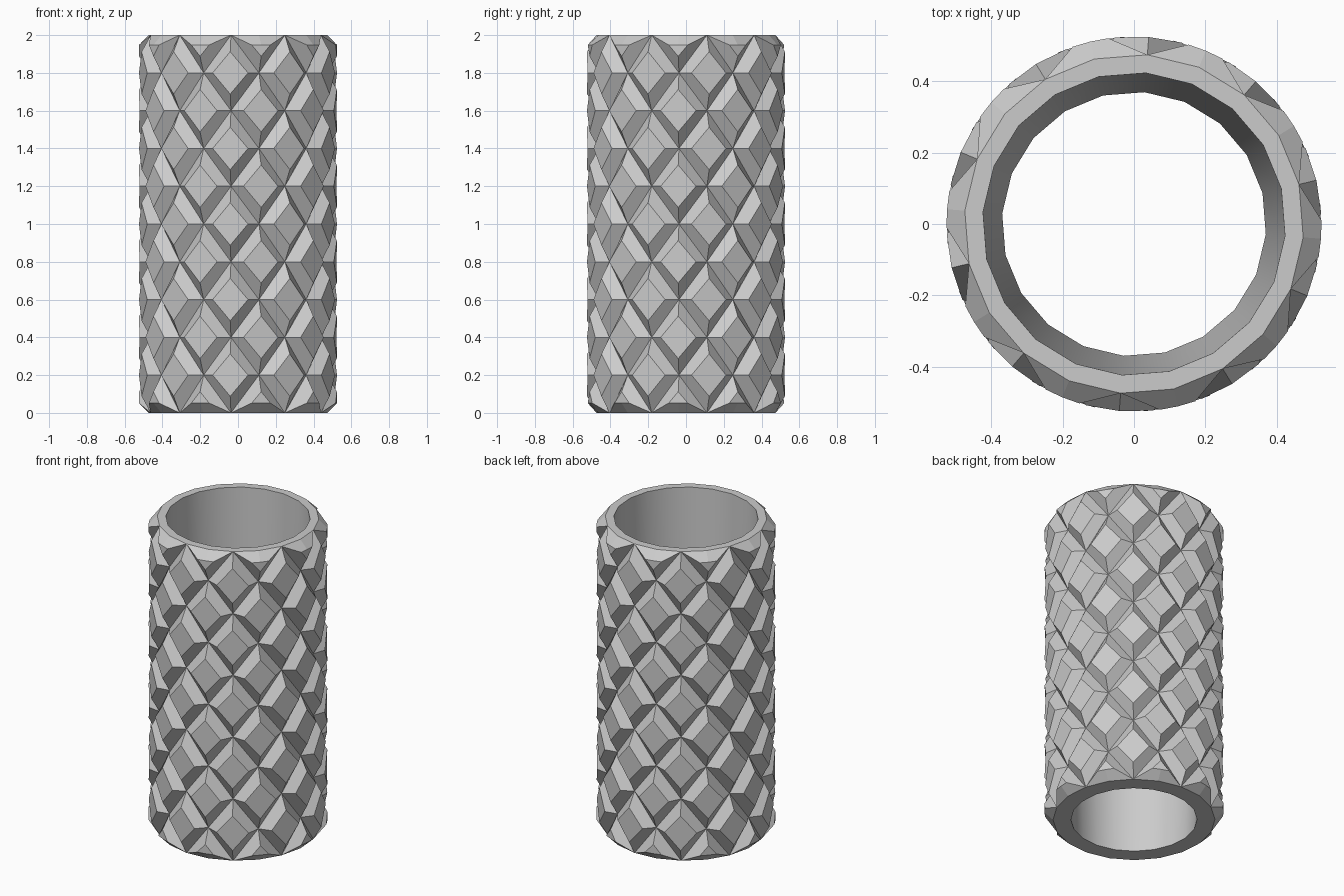
import bpy, bmesh, math

if "Cube" in bpy.data.objects:
    bpy.data.objects.remove(bpy.data.objects["Cube"], do_unlink=True)

COLUMNS, ROWS, HEIGHT = 20, 10, 2.0
RADIUS, RAISED = 0.475, 0.525
TOP_BORE, BOTTOM_BORE = 0.424, 0.37
START = math.radians(85.5)

mat = bpy.data.materials.new("plain_grey")
mat.use_nodes = True
grey = (0.6, 0.6, 0.6, 1)
mat.diffuse_color = grey
mat.node_tree.nodes["Principled BSDF"].inputs["Base Color"].default_value = grey

bm = bmesh.new()


def ring(radius, z):
    """Circle of points, one per column."""
    angles = [START + math.tau * k / COLUMNS for k in range(COLUMNS)]
    return [bm.verts.new((radius * math.cos(a), radius * math.sin(a), z)) for a in angles]


def band(a, b, smooth=False):
    """Strip of quads joining two rings."""
    for k in range(COLUMNS):
        bm.faces.new((a[k - 1], a[k], b[k], b[k - 1])).smooth = smooth


# Diamond cells on a lattice of rings, cut in half at the two rims
rows = [ring(RADIUS, HEIGHT * j / ROWS) for j in range(ROWS + 1)]
diamonds = []
for i in range(COLUMNS):
    for j in range(ROWS + 1):
        if (i + j) % 2:
            corners = (rows[j][i - 1], rows[max(j - 1, 0)][i],
                       rows[j][(i + 1) % COLUMNS], rows[min(j + 1, ROWS)][i])
            diamonds.append(bm.faces.new(corners))
bm.normal_update()

# Raise each diamond into a flat-topped pyramid
bmesh.ops.inset_individual(bm, faces=diamonds, thickness=0.052, use_even_offset=True)
for v in {v for f in diamonds for v in f.verts}:
    v.co.xy *= RAISED / v.co.xy.length

# Flat end rings and tapered bore
top_bore, bottom_bore = ring(TOP_BORE, HEIGHT), ring(BOTTOM_BORE, 0)
for outer, inner, z in ((RADIUS, top_bore, HEIGHT), (RADIUS, bottom_bore, 0)):
    band(ring(outer, z), inner)
band(top_bore, bottom_bore, smooth=True)
bmesh.ops.remove_doubles(bm, verts=bm.verts, dist=0.0005)
bmesh.ops.recalc_face_normals(bm, faces=bm.faces)

# Keep the bore rims crisp
for e in bm.edges:
    e.smooth = abs(e.verts[0].co.z - e.verts[1].co.z) > 0.001

mesh = bpy.data.meshes.new("faceted_tube")
bm.to_mesh(mesh)
bm.free()
mesh.materials.append(mat)
tube = bpy.data.objects.new("faceted_tube", mesh)
bpy.context.collection.objects.link(tube)
